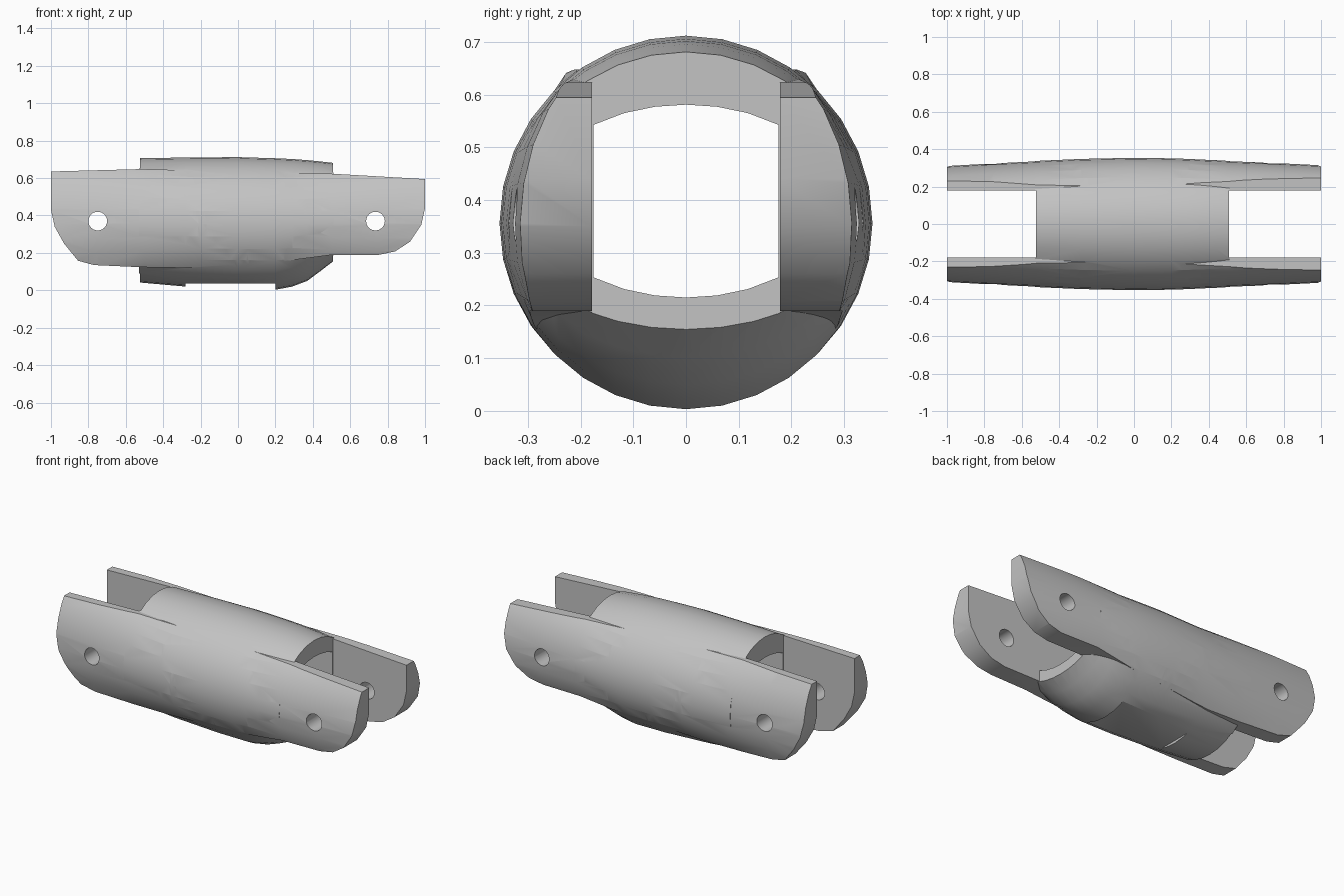
import bpy
import bmesh
import math

if "Cube" in bpy.data.objects:
    bpy.data.objects.remove(bpy.data.objects["Cube"], do_unlink=True)

AXIS_Z = 0.356
SIDES = 32

grey = bpy.data.materials.new("plain grey")
grey.use_nodes = True
grey.diffuse_color = (0.55, 0.55, 0.55, 1)
grey.node_tree.nodes["Principled BSDF"].inputs["Base Color"].default_value = (0.55, 0.55, 0.55, 1)


def skin(name, rings):
    """Solid through a row of matching closed rings, capped at both ends."""
    bm = bmesh.new()
    loops = [[bm.verts.new(p) for p in ring] for ring in rings]
    n = len(loops[0])
    for a, b in zip(loops, loops[1:]):
        for i in range(n):
            j = (i + 1) % n
            bm.faces.new((a[i], a[j], b[j], b[i]))
    bm.faces.new(loops[0])
    bm.faces.new(loops[-1])
    bmesh.ops.recalc_face_normals(bm, faces=bm.faces)
    mesh = bpy.data.meshes.new(name)
    bm.to_mesh(mesh)
    bm.free()
    mesh.materials.append(grey)
    obj = bpy.data.objects.new(name, mesh)
    bpy.context.collection.objects.link(obj)
    return obj


def barrel_ring(x, half_width, top, bottom):
    """Oval section across x with its own top and bottom height."""
    ring = []
    for i in range(SIDES):
        a = math.tau * i / SIDES
        s = math.sin(a)
        reach = top - AXIS_Z if s > 0 else AXIS_Z - bottom
        ring.append((x, half_width * math.cos(a), AXIS_Z + reach * s))
    return ring


def box(name, x0, x1, half_y, z0, z1):
    return skin(name, [[(x, -half_y, z0), (x, half_y, z0), (x, half_y, z1), (x, -half_y, z1)]
                       for x in (x0, x1)])


def pin(name, x, z, radius):
    circle = [(x + radius * math.cos(math.tau * i / 24), z + radius * math.sin(math.tau * i / 24))
              for i in range(24)]
    return skin(name, [[(px, y, pz) for px, pz in circle] for y in (-0.6, 0.6)])


def combine(target, tool, operation):
    mod = target.modifiers.new(operation, "BOOLEAN")
    mod.operation = operation
    mod.solver = "EXACT"
    mod.object = tool
    bpy.context.view_layer.objects.active = target
    bpy.ops.object.modifier_apply(modifier=mod.name)
    bpy.data.objects.remove(tool, do_unlink=True)


# Side cheeks: long oval body trimmed to the fork outline
cheeks = [(-1, 0.31, 0.42), (-0.75, 0.324, 0.40), (-0.5, 0.336, 0.375), (-0.2, 0.35, 0.35),
          (0.05, 0.353, 0.352), (0.25, 0.348, 0.348), (0.5, 0.336, 0.365), (0.75, 0.326, 0.38),
          (1, 0.314, 0.39)]
link = skin("finger_link", [barrel_ring(x, w, AXIS_Z + h, AXIS_Z - h) for x, w, h in cheeks])
outline = [(-1.01, 0.635), (-0.52, 0.648), (0.51, 0.623), (1.01, 0.594), (1.0, 0.44),
           (0.98, 0.35), (0.92, 0.26), (0.84, 0.208), (0.75, 0.189), (0.5, 0.189), (0.2, 0.15),
           (-0.3, 0.12), (-0.53, 0.124), (-0.77, 0.135), (-0.855, 0.158), (-0.93, 0.25),
           (-0.98, 0.34), (-1.0, 0.43)]
trim = skin("fork_outline", [[(x, y, z) for x, z in outline] for y in (-0.6, 0.6)])
combine(link, trim, "INTERSECT")

# Central barrel with its sloping underside
barrel = [(-0.53, 0.337, 0.706, 0.042), (-0.28, 0.348, 0.71, 0.02), (0, 0.354, 0.712, 0.006),
          (0.2, 0.351, 0.706, 0.003), (0.29, 0.348, 0.702, 0.02), (0.37, 0.344, 0.696, 0.05),
          (0.44, 0.341, 0.689, 0.102), (0.51, 0.337, 0.681, 0.156)]
combine(link, skin("barrel", [barrel_ring(*r) for r in barrel]), "UNION")

# Slot-shaped bore with curved roof and floor
ys = [-0.176 + 0.352 * i / 6 for i in range(7)]
arch = [0.183 * math.sqrt(1 - (y / 0.287) ** 2) for y in ys]
slot = [(y, 0.398 - h) for y, h in zip(ys, arch)]
slot += [(y, 0.398 + h) for y, h in zip(reversed(ys), reversed(arch))]
combine(link, skin("bore", [[(x, y, z) for y, z in slot] for x in (-1.1, 1.1)]), "DIFFERENCE")

# Open gaps between the fork arms
combine(link, box("rear_gap", -1.2, -0.525, 0.178, -0.2, 1), "DIFFERENCE")
combine(link, box("front_gap", 0.508, 1.2, 0.178, -0.2, 1), "DIFFERENCE")

# Pin holes and shallow underside recess
for hole_x in (-0.75, 0.735):
    combine(link, pin("pin_hole", hole_x, 0.37, 0.05), "DIFFERENCE")
combine(link, box("underside_recess", -0.28, 0.2, 0.16, -0.2, 0.036), "DIFFERENCE")

bpy.ops.object.select_all(action="DESELECT")
link.select_set(True)
bpy.context.view_layer.objects.active = link
bpy.ops.object.shade_smooth_by_angle(angle=math.radians(28))
